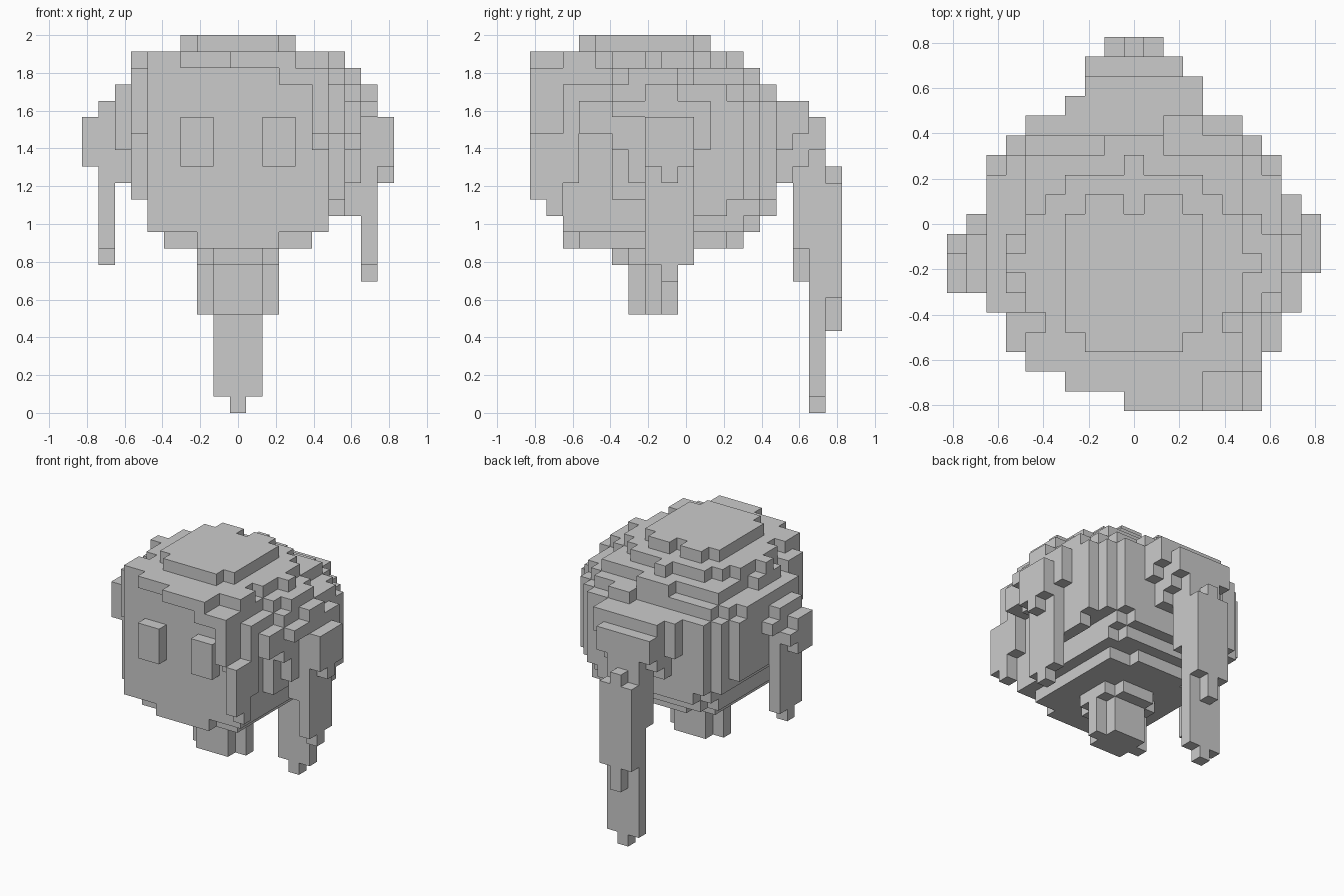
import bpy
import bmesh
import math
from mathutils import Vector

default_cube = bpy.data.objects.get("Cube")
if default_cube:
    bpy.data.objects.remove(default_cube, do_unlink=True)

UNIT = 2 / 23          # edge of one block
HALF = 19 / 2          # half the width and depth, in blocks

grey = bpy.data.materials.new("plain_grey")
grey.use_nodes = True
grey.diffuse_color = (0.6, 0.6, 0.6, 1)
grey.node_tree.nodes["Principled BSDF"].inputs["Base Color"].default_value = grey.diffuse_color


def box(x0, y0, x1, y1, bottom, top):
    """Set of grid cells filling a box."""
    return {(x, y, z) for x in range(x0, x1) for y in range(y0, y1) for z in range(bottom, top)}


def rounded(x0, y0, x1, y1, bottom, top, cuts):
    """Box whose plan corners are stepped back, column by column from each side."""
    cells = box(x0, y0, x1, y1, bottom, top)

    def keep(cell):
        side = min(cell[0] - x0, x1 - 1 - cell[0])
        depth = min(cell[1] - y0, y1 - 1 - cell[1])
        return side >= len(cuts) or depth >= cuts[side]

    return set(filter(keep, cells))


def build(name, cells):
    """Skin the outside of a set of cells and merge the flat areas."""
    bm = bmesh.new()
    corners = {}

    def corner(point):
        key = tuple(round(c) for c in point)
        if key not in corners:
            x, y, z = key
            corners[key] = bm.verts.new(((x - HALF) * UNIT, (y - HALF) * UNIT, z * UNIT))
        return corners[key]

    for cell in sorted(cells):
        middle = Vector(cell) + Vector((0.5, 0.5, 0.5))
        for axis in range(3):
            for sign in (-1, 1):
                normal = Vector((0, 0, 0))
                normal[axis] = sign
                neighbour = tuple(int(c) for c in Vector(cell) + normal)
                if neighbour in cells:
                    continue
                u = Vector((0, 0, 0))
                u[(axis + 1) % 3] = 0.5
                v = normal.cross(u)
                centre = middle + normal / 2
                ring = [centre - u - v, centre + u - v, centre + u + v, centre - u + v]
                bm.faces.new([corner(p) for p in ring])
    bmesh.ops.dissolve_limit(bm, angle_limit=math.radians(1), verts=bm.verts[:], edges=bm.edges[:])
    mesh = bpy.data.meshes.new(name)
    bm.to_mesh(mesh)
    bm.free()
    mesh.materials.append(grey)
    obj = bpy.data.objects.new(name, mesh)
    bpy.context.collection.objects.link(obj)


# Head: flat face in front, stepped in towards the jaw, back corners nicked
head = box(4, 2, 15, 14, 12, 20) | box(4, 2, 15, 13, 20, 21)
head |= box(5, 14, 14, 15, 12, 13)
head |= box(4, 2, 15, 13, 11, 12) | box(5, 13, 14, 14, 11, 12)
head |= box(7, 2, 12, 13, 10, 11) | box(5, 3, 14, 12, 10, 11)
build("head", head)

# Eyes: shallow blocks standing off the face
for side, left in (("right", 6), ("left", 11)):
    build(side + "_eye", box(left, 1, left + 2, 2, 15, 18))

# Neck: cross-shaped plan, wider at the top
neck = box(8, 6, 11, 9, 6, 9) | box(7, 7, 12, 8, 6, 9)
neck |= box(7, 6, 12, 9, 9, 10) | box(8, 5, 11, 10, 9, 10)
build("neck", neck)

# Hair cap: stacked layers shrinking towards the crown, a small ridge at the back
cap = rounded(3, 3, 16, 15, 13, 18, (1,)) - box(4, 3, 15, 14, 13, 18)
cap -= box(15, 3, 16, 5, 13, 17)
cap |= rounded(2, 3, 17, 15, 18, 19, (2, 1))
cap |= rounded(2, 3, 17, 14, 19, 20, (2, 1)) | box(11, 14, 13, 15, 19, 20)
cap |= rounded(3, 2, 17, 13, 20, 21, (4, 3, 1)) | box(8, 13, 11, 14, 20, 21)
cap |= rounded(3, 3, 16, 12, 21, 22, (4, 2, 1)) | box(9, 12, 10, 13, 21, 22)
cap |= rounded(6, 3, 13, 11, 22, 23, (1,)) - box(9, 10, 10, 11, 22, 23)
cap |= box(17, 5, 18, 11, 18, 19) | box(17, 7, 18, 9, 19, 20)
build("hair_cap", cap)

# Fringe: steps forward from the right temple to the left temple
fringe = box(4, 2, 9, 4, 21, 22) | box(6, 1, 9, 3, 21, 22)
fringe |= box(9, 0, 13, 4, 21, 22) | box(13, 2, 15, 4, 21, 22)
fringe |= box(3, 3, 4, 5, 17, 21) | box(4, 2, 5, 4, 20, 21)
fringe |= box(12, 0, 15, 3, 20, 21)
fringe |= box(14, 0, 15, 3, 17, 20)
fringe |= box(15, 2, 16, 5, 17, 20)
build("fringe", fringe)

# Temple lock: low strip in front of the left cheek
temple = box(15, 0, 16, 2, 13, 17) | box(15, 1, 16, 2, 12, 13)
temple |= box(14, 1, 15, 2, 16, 17)
temple |= box(15, 2, 16, 3, 14, 17)
build("temple_lock", temple)

# Side strands: columns with staggered lower ends, front to back
strand_ends = (17, 17, 16, 14, 12, 12, 12, 12, 12, 13)
left_strands, right_strands = set(), set()
for step, end in enumerate(strand_ends):
    y = step + 3
    left_strands |= box(16, y, 17, y + 1, end, 19)
    if y > 4:
        right_strands |= box(2, y, 3, y + 1, max(end, 14), 18)
build("left_strands", left_strands)
build("right_strands", right_strands)

# Hanging side locks, each with an outer tuft
left_lock = box(17, 7, 18, 10, 9, 18) | box(17, 8, 18, 9, 8, 9)
left_lock |= box(17, 7, 18, 11, 16, 19)
left_lock |= box(18, 7, 19, 10, 15, 18) | box(18, 8, 19, 9, 14, 15)
build("left_lock", left_lock)

right_lock = box(1, 6, 2, 9, 10, 18) | box(1, 7, 2, 8, 9, 10)
right_lock |= box(1, 9, 2, 10, 17, 18) | box(1, 6, 2, 9, 18, 19)
right_lock |= box(0, 6, 1, 8, 15, 18) | box(0, 8, 1, 9, 16, 17)
build("right_lock", right_lock)

# Ponytail: knot at the back of the head and a long tapering fall
tail = box(6, 15, 13, 16, 16, 19) | box(7, 15, 12, 16, 14, 16)
tail |= box(7, 16, 12, 17, 15, 19) | box(12, 16, 13, 17, 17, 19)
tail |= box(7, 17, 12, 18, 16, 18)
tail |= box(8, 16, 11, 17, 10, 15) | box(9, 16, 10, 17, 8, 10)
tail |= box(8, 17, 11, 18, 1, 16) | box(9, 17, 10, 18, 0, 1)
tail |= box(8, 18, 11, 19, 7, 14) | box(9, 18, 10, 19, 5, 15)
build("ponytail", tail)
